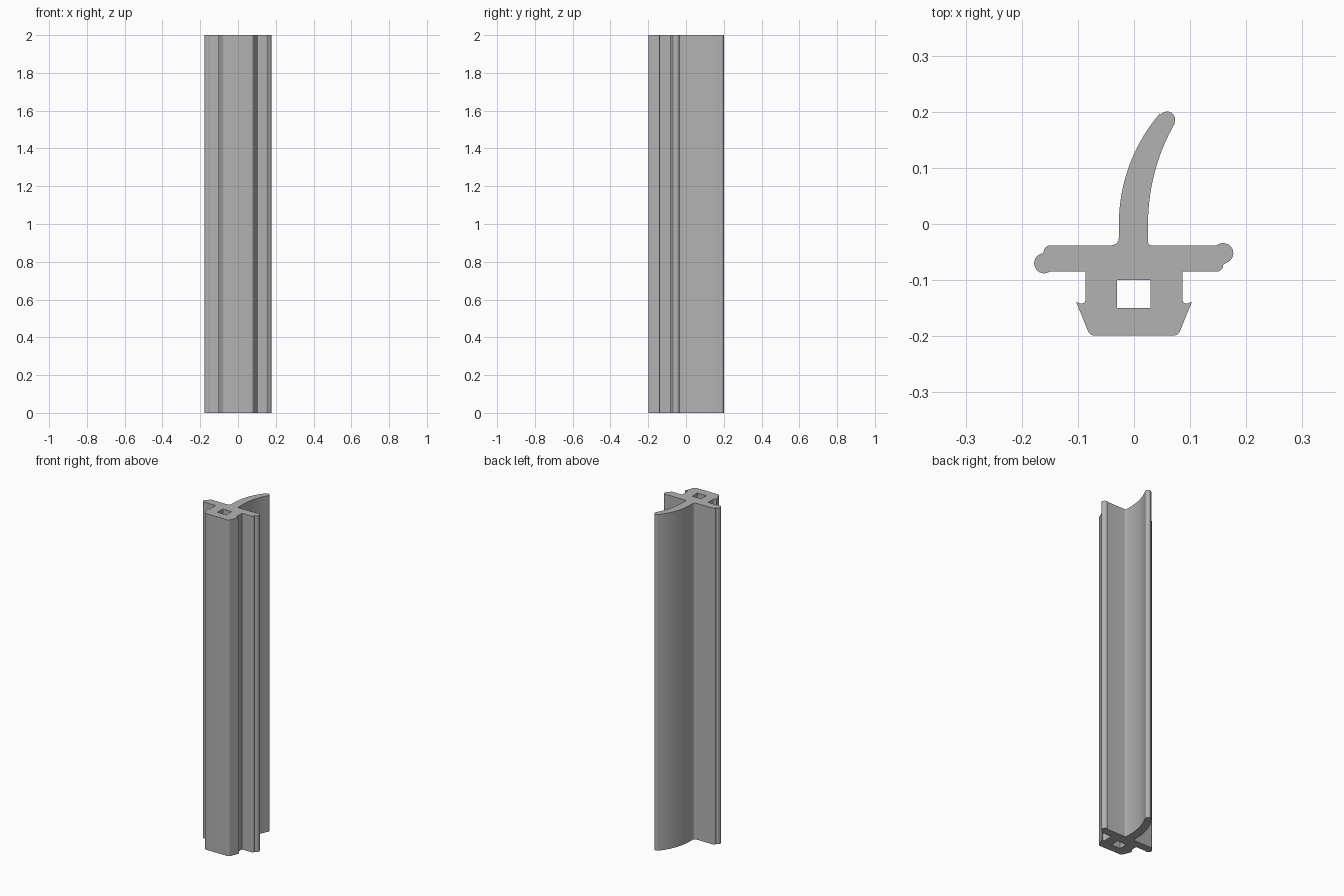
import bpy, bmesh
from math import cos, sin, radians

if "Cube" in bpy.data.objects:
    bpy.data.objects.remove(bpy.data.objects["Cube"])

LENGTH = 2.0


def arc(cx, cy, r, start, end, steps=8):
    """Points along a circular arc, angles in degrees."""
    angles = [radians(start + (end - start) * i / steps) for i in range(steps + 1)]
    return [(cx + r * cos(a), cy + r * sin(a)) for a in angles]


def mirrored(points):
    return [(-x, y) for x, y in reversed(points)]


# Clip foot: rounded base corner, flared barb, rounded notch, neck
foot = (arc(0.07, -0.186, 0.013, -90, -22, 5)
        + [(0.103, -0.139)]
        + arc(0.094, -0.134, 0.008, -50, -180, 6)
        + [(0.086, -0.085)])

# Right flange: rounded lower corner and raised bead
right_flange = (arc(0.147, -0.073, 0.012, -90, 0, 5)
                + arc(0.159, -0.052, 0.018, -75, 130, 14)
                + [(0.143, -0.038)])

# Curved sealing lip with root fillets and round tip
lip = (arc(0.031, -0.032, 0.006, -90, -180, 4)
       + arc(0.3865, 0, 0.3615, 180, 150.1, 14)
       + arc(0.059, 0.186, 0.0145, -25, 140, 10)
       + arc(0.275, 0, 0.302, 139.3, 180, 18)
       + arc(-0.04, -0.025, 0.013, 0, -90, 5))

# Left flange: rounded upper corner and lowered bead
left_flange = (arc(-0.149, -0.05, 0.012, 90, 170, 5)
               + arc(-0.16, -0.07, 0.018, 95, 304, 14)
               + [(-0.146, -0.085)])

outline = foot + right_flange + lip + left_flange + mirrored(foot)
channel = [(-0.03, -0.15), (-0.03, -0.1), (0.029, -0.1), (0.029, -0.15)]

# Fill the section around the channel, then extrude it
bm = bmesh.new()
edges = []
for loop in (outline, channel):
    verts = [bm.verts.new((x, y, 0)) for x, y in loop]
    edges += [bm.edges.new((v, verts[(i + 1) % len(verts)])) for i, v in enumerate(verts)]
bmesh.ops.triangle_fill(bm, edges=edges, use_beauty=True, normal=(0, 0, 1))
result = bmesh.ops.extrude_face_region(bm, geom=bm.faces[:], use_keep_orig=True)
top = [g for g in result["geom"] if isinstance(g, bmesh.types.BMVert)]
bmesh.ops.translate(bm, verts=top, vec=(0, 0, LENGTH))
bmesh.ops.recalc_face_normals(bm, faces=bm.faces[:])
mesh = bpy.data.meshes.new("seal_strip")
bm.to_mesh(mesh)
bm.free()

strip = bpy.data.objects.new("seal_strip", mesh)
bpy.context.collection.objects.link(strip)

# Grey rubber
grey = bpy.data.materials.new("grey_rubber")
grey.use_nodes = True
color = (0.45, 0.45, 0.45, 1)
grey.diffuse_color = color
grey.node_tree.nodes["Principled BSDF"].inputs["Base Color"].default_value = color
mesh.materials.append(grey)

# Smooth the arcs, keep the profile corners sharp
bpy.context.view_layer.objects.active = strip
strip.select_set(True)
bpy.ops.object.shade_smooth_by_angle(angle=radians(30))
